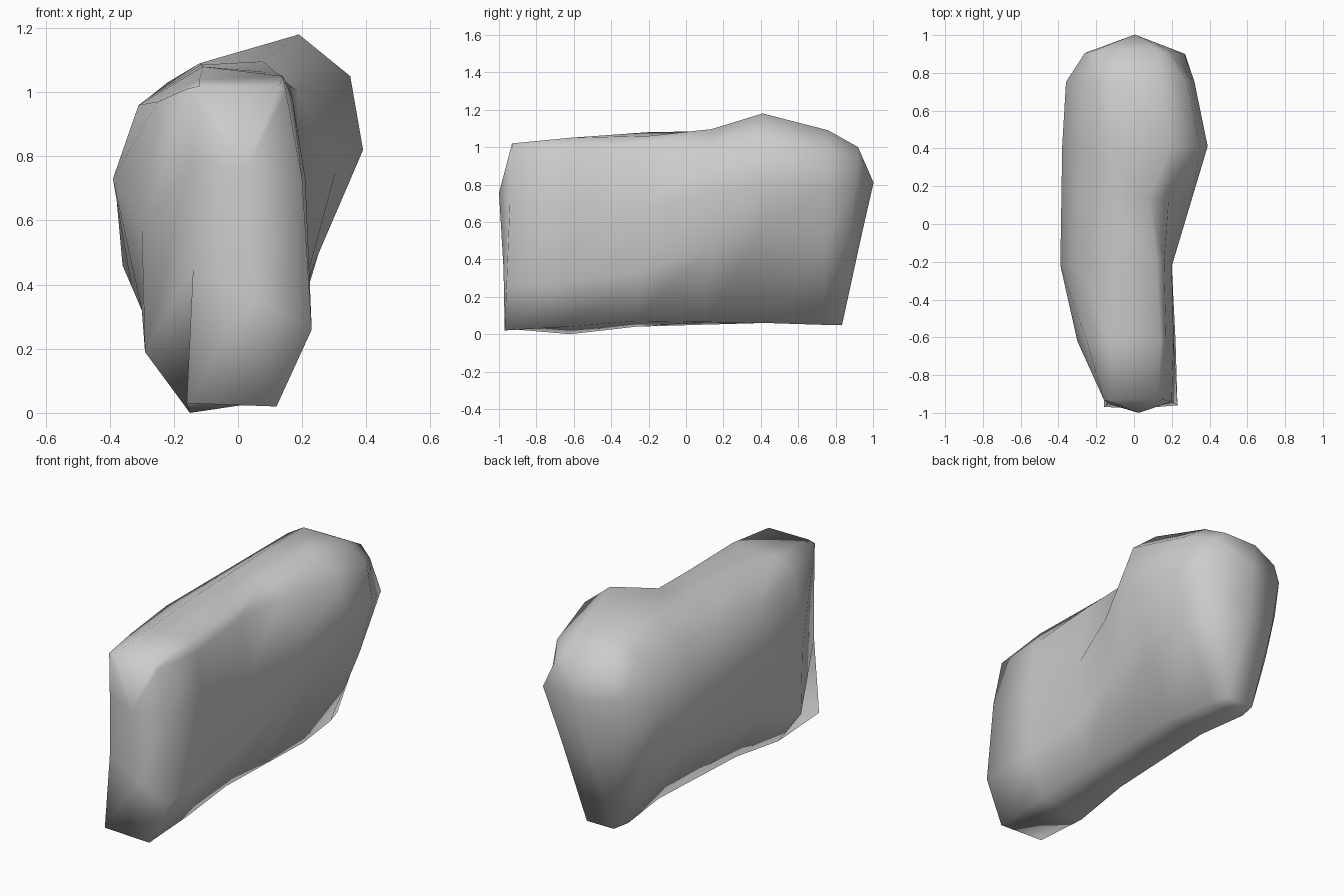
import bpy
import bmesh
from mathutils import Vector

cube = bpy.data.objects.get("Cube")
if cube:
    bpy.data.objects.remove(cube, do_unlink=True)

# Stone material
stone = bpy.data.materials.new("light_grey_stone")
stone.use_nodes = True
grey = (0.6, 0.6, 0.6, 1.0)
stone.diffuse_color = grey
stone.node_tree.nodes["Principled BSDF"].inputs["Base Color"].default_value = grey

bm = bmesh.new()
CM = 0.01


def section(low_y, high_y, *outline):
    """Add one outline across the rock, leaning from low_y at its base to high_y at its top."""
    ring = []
    for x, z in outline:
        lean = min(z * CM, 1.0)
        y = low_y + (high_y - low_y) * lean
        ring.append(bm.verts.new(Vector((x * CM, y, z * CM))))
    return ring


def blend(first, second, amount):
    """Add an outline part of the way between two others."""
    return [bm.verts.new(a.co.lerp(b.co, amount)) for a, b in zip(first, second)]


def bridge(first, second):
    """Join two neighbouring outlines with a band of faces."""
    count = len(first)
    for i in range(count):
        following = (i + 1) % count
        bm.faces.new((first[i], first[following], second[following], second[i]))


def close_end(ring, low_bulge, high_bulge):
    """Close an end of the rock around two points that swell out along y."""
    base_left, base_right, low_right, high_right, *crown, high_left, low_left = ring

    def swell(left, right, bulge):
        middle = left.co.lerp(right.co, 0.5)
        return bm.verts.new(middle + Vector((0, bulge, 0)))

    low = swell(low_left, low_right, low_bulge)
    high = swell(high_left, high_right, high_bulge)
    bm.faces.new((low_left, low, high, high_left))
    bm.faces.new((low, low_right, high_right, high))
    foot = [low_left, base_left, base_right, low_right]
    brow = [high_right, *crown, high_left]
    for path, centre in ((foot, low), (brow, high)):
        for here, following in zip(path, path[1:]):
            bm.faces.new((here, following, centre))


# Outlines from front to back, each starting at the base, rising on the +x flank and crossing the top
rings = [
    section(-0.97, -0.93, (-16, 3), (12, 2), (23, 26), (20, 73), (15, 100),
            (13, 102), (-12, 102), (-16, 101), (-15, 78), (-14, 45)),
    section(-0.62, -0.62, (-15, 0), (12, 4), (22, 28), (21, 73), (17, 98),
            (14, 105), (-12, 104), (-25, 97), (-30, 57), (-29, 19)),
    section(-0.27, -0.2, (-13, 4), (11, 7), (19, 33), (20, 67), (16, 102),
            (12, 106), (-11, 108), (-31, 96), (-39, 73), (-30, 32)),
    section(0.42, 0.41, (-12, 6), (12, 6), (27, 56), (39, 82), (35, 105),
            (19, 118), (-12, 109), (-27, 99), (-38, 73), (-36, 46)),
    section(0.73, 0.76, (-15, 5), (7, 5), (24, 47), (32, 78), (28, 99),
            (14, 109), (-12, 109), (-22, 103), (-36, 74), (-30, 45)),
    section(0.83, 0.92, (-13, 5), (4, 5), (17, 48), (27, 78), (19, 94),
            (13, 100), (-8, 100), (-22, 93), (-26, 84), (-23, 56)),
]

# Dip in the +x shoulder in front of the hump
dip = blend(rings[2], rings[3], 0.55)
for shoulder in dip[4:6]:
    shoulder.co += Vector((-0.08, 0, -0.03))
rings.insert(3, dip)

for first, second in zip(rings, rings[1:]):
    bridge(first, second)
close_end(rings[0], -0.02, -0.06)
close_end(rings[-1], 0.06, 0.1)
bmesh.ops.recalc_face_normals(bm, faces=bm.faces[:])

# Smooth-shaded boulder
mesh = bpy.data.meshes.new("boulder")
bm.to_mesh(mesh)
bm.free()
mesh.materials.append(stone)
boulder = bpy.data.objects.new("boulder", mesh)
bpy.context.collection.objects.link(boulder)
for face in mesh.polygons:
    face.use_smooth = True
